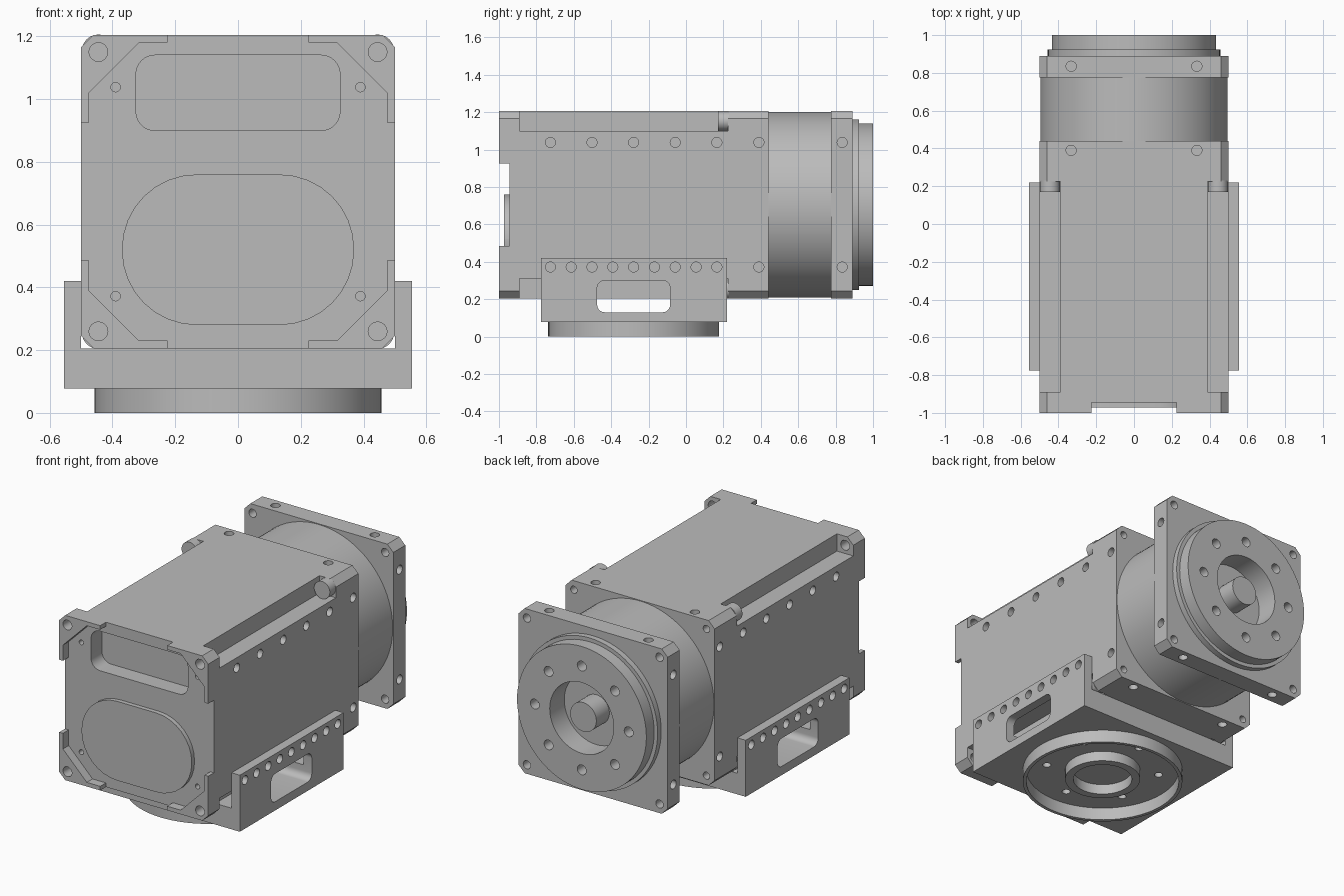
import bpy, bmesh, math

if "Cube" in bpy.data.objects:
    bpy.data.objects.remove(bpy.data.objects["Cube"], do_unlink=True)

metal = bpy.data.materials.new("light_grey_metal")
metal.use_nodes = True
GREY = (0.5, 0.5, 0.5, 1)
metal.diffuse_color = GREY
metal.node_tree.nodes["Principled BSDF"].inputs["Base Color"].default_value = GREY

AXIS = {"x": lambda u, v, t: (t, u, v),
        "y": lambda u, v, t: (u, t, v),
        "z": lambda u, v, t: (u, v, t)}
MID = 0.705      # height of the main axis
HALF = 0.5       # half width of the housing
SIDES = (-1, 1)


def prism(name, pts, axis, a, b):
    """Extrude a 2D outline along an axis from a to b."""
    bm = bmesh.new()
    put = AXIS[axis]
    lo = [bm.verts.new(put(u, v, a)) for u, v in pts]
    hi = [bm.verts.new(put(u, v, b)) for u, v in pts]
    bm.faces.new(lo)
    bm.faces.new(hi)
    for i in range(len(pts)):
        j = (i + 1) % len(pts)
        bm.faces.new((lo[i], lo[j], hi[j], hi[i]))
    bmesh.ops.recalc_face_normals(bm, faces=bm.faces)
    mesh = bpy.data.meshes.new(name)
    bm.to_mesh(mesh)
    bm.free()
    mesh.materials.append(metal)
    obj = bpy.data.objects.new(name, mesh)
    bpy.context.scene.collection.objects.link(obj)
    return obj


def circle(u, v, r, n=20):
    return [(u + r * math.cos(math.tau * i / n), v + r * math.sin(math.tau * i / n))
            for i in range(n)]


def rect(u0, u1, v0, v1):
    return [(u0, v0), (u1, v0), (u1, v1), (u0, v1)]


def rounded(u0, u1, v0, v1, r, n=8):
    pts = []
    corners = [(u1 - r, v1 - r), (u0 + r, v1 - r), (u0 + r, v0 + r), (u1 - r, v0 + r)]
    for k, (cu, cv) in enumerate(corners):
        for i in range(n + 1):
            a = math.pi / 2 * (k + i / n)
            pts.append((cu + r * math.cos(a), cv + r * math.sin(a)))
    return pts


def octagon(h, c):
    """Chamfered square around the main axis."""
    k = h - c
    return [(u, MID + v) for u, v in ((h, -k), (h, k), (k, h), (-k, h),
                                      (-h, k), (-h, -k), (-k, -h), (k, -h))]


def cut(obj, cutters):
    """Subtract the cutters, bake the result and remove them."""
    for c in cutters:
        m = obj.modifiers.new("cut", "BOOLEAN")
        m.operation, m.solver, m.object = "DIFFERENCE", "EXACT", c
    bpy.context.view_layer.update()
    baked = bpy.data.meshes.new_from_object(
        obj.evaluated_get(bpy.context.evaluated_depsgraph_get()))
    obj.modifiers.clear()
    obj.data = baked
    for c in cutters:
        bpy.data.objects.remove(c, do_unlink=True)


def hole(axis, u, v, r, a, b):
    return prism("hole_cutter", circle(u, v, r, 16), axis, a, b)


def side_holes(y, depth=0.06):
    """Screw holes on all four sides of a square section at y."""
    out = []
    for s in SIDES:
        for q in SIDES:
            out.append(hole("x", y, MID + q * 0.333, 0.027, s * 0.51, s * (HALF - depth)))
            out.append(hole("z", s * 0.333, y, 0.027, MID + q * 0.51, MID + q * (HALF - depth)))
    return out


# Main housing with edge grooves, front pocket and screw holes
housing = prism("housing", octagon(HALF, 0.04), "y", -0.945, 0.44)
cutters = [prism("pocket_cutter", rounded(-0.325, 0.325, 0.9, 1.14, 0.06), "y", -1, -0.84)]
for s in SIDES:
    for q in SIDES:
        groove = rect(s * 0.39, s * 0.6, MID + q * 0.395, MID + q * 0.6)
        cutters.append(prism("groove_cutter", groove, "y", -0.89, 0.225))
        cutters.append(hole("y", s * 0.445, MID + q * 0.445, 0.03, -1.1, -0.87))
        cutters.append(hole("y", s * 0.39, MID + q * 0.333, 0.015, -1, -0.91))
        cutters.append(hole("y", s * 0.445, MID + q * 0.445, 0.022, 0.38, 0.5))
    for i in range(5):
        cutters.append(hole("x", -0.725 + i * 0.2225, MID + 0.333, 0.027, s * 0.51, s * 0.44))
        cutters.append(hole("x", -0.725 + i * 0.2225, MID - 0.333, 0.027, s * 0.51, s * 0.44))
cut(housing, cutters + side_holes(0.39))

# Raised corner brackets on the front, and bolt heads at the groove ends
corner = [(0.5, 0.22), (0.475, 0.22), (0.475, 0.315), (0.315, 0.475), (0.225, 0.475),
          (0.225, 0.5), (0.46, 0.5), (0.5, 0.46)]
for s in SIDES:
    for q in SIDES:
        tag = ("upper" if q > 0 else "lower") + ("_left" if s > 0 else "_right")
        tab = prism("front_corner_" + tag, [(s * u, MID + q * v) for u, v in corner],
                    "y", -1, -0.945)
        cut(tab, [hole("y", s * 0.445, MID + q * 0.445, 0.03, -1.1, -0.9)])
        prism("bolt_head_" + tag, circle(s * 0.445, MID + q * 0.448, 0.053, 24),
              "y", 0.17, 0.23)

# Raised oval cover on the front
prism("front_cover", rounded(-0.37, 0.37, 0.28, 0.76, 0.238), "y", -0.972, -0.94)

# Neck, rear flange and output disc
prism("neck", circle(0, MID, 0.496, 96), "y", 0.43, 0.785)
flange = prism("rear_flange", octagon(HALF, 0.04), "y", 0.775, 0.89)
cut(flange, side_holes(0.835) +
    [hole("y", s * 0.445, MID + q * 0.445, 0.025, 0.7, 1)
     for s in SIDES for q in SIDES])
prism("disc_step", circle(0, MID, 0.457, 80), "y", 0.88, 0.925)
disc = prism("output_disc", circle(0, MID, 0.434, 80), "y", 0.915, 1)
step = bpy.data.objects["disc_step"]
recess = circle(0, MID, 0.215, 48)
for part in (step, disc, flange):
    cut(part, [prism("recess_cutter", recess, "y", 0.86, 1.1)])
cut(disc, [hole("y", 0.315 * math.cos(i * math.pi / 4), MID + 0.315 * math.sin(i * math.pi / 4),
                0.03, 0.935, 1.1) for i in range(8)])
prism("output_shaft", circle(0, MID, 0.088, 32), "y", 0.85, 0.985)

# U-shaped mounting bracket with a cross slot and rows of holes
W = 0.555
bracket = prism("mounting_bracket", [(-W, 0.077), (W, 0.077), (W, 0.42), (HALF, 0.42),
                                     (HALF, 0.205), (-HALF, 0.205), (-HALF, 0.42), (-W, 0.42)],
                "y", -0.775, 0.22)
cutters = [prism("slot_cutter", rounded(-0.475, -0.085, 0.13, 0.3, 0.04), "x", -1, 1)]
cutters += [hole("x", -0.725 + i * 0.11125, MID - 0.333, 0.027, s * 0.6, s * 0.47)
            for i in range(9) for s in SIDES]

# Base ring, inner boss and their bolt circle
CY = -0.28
cutters += [hole("z", 0.325 * math.cos(a), CY + 0.325 * math.sin(a), 0.024, 0, 0.115)
            for a in [math.radians(30 + 60 * i) for i in range(6)]]
cut(bracket, cutters)
ring = prism("base_ring", circle(0, CY, 0.457, 80), "z", 0, 0.08)
cut(ring, [prism("ring_cutter", circle(0, CY, 0.437, 80), "z", -0.1, 0.2)])
boss = prism("base_boss", circle(0, CY, 0.215, 48), "z", 0.015, 0.08)
cut(boss, [prism("boss_cutter", circle(0, CY, 0.168, 48), "z", -0.1, 0.2)])

# Smooth the round walls, keep the edges sharp
for obj in bpy.context.scene.objects:
    if obj.type == "MESH" and metal.name in obj.data.materials:
        obj.data.shade_smooth()
        obj.data.set_sharp_from_angle(angle=math.radians(30))
